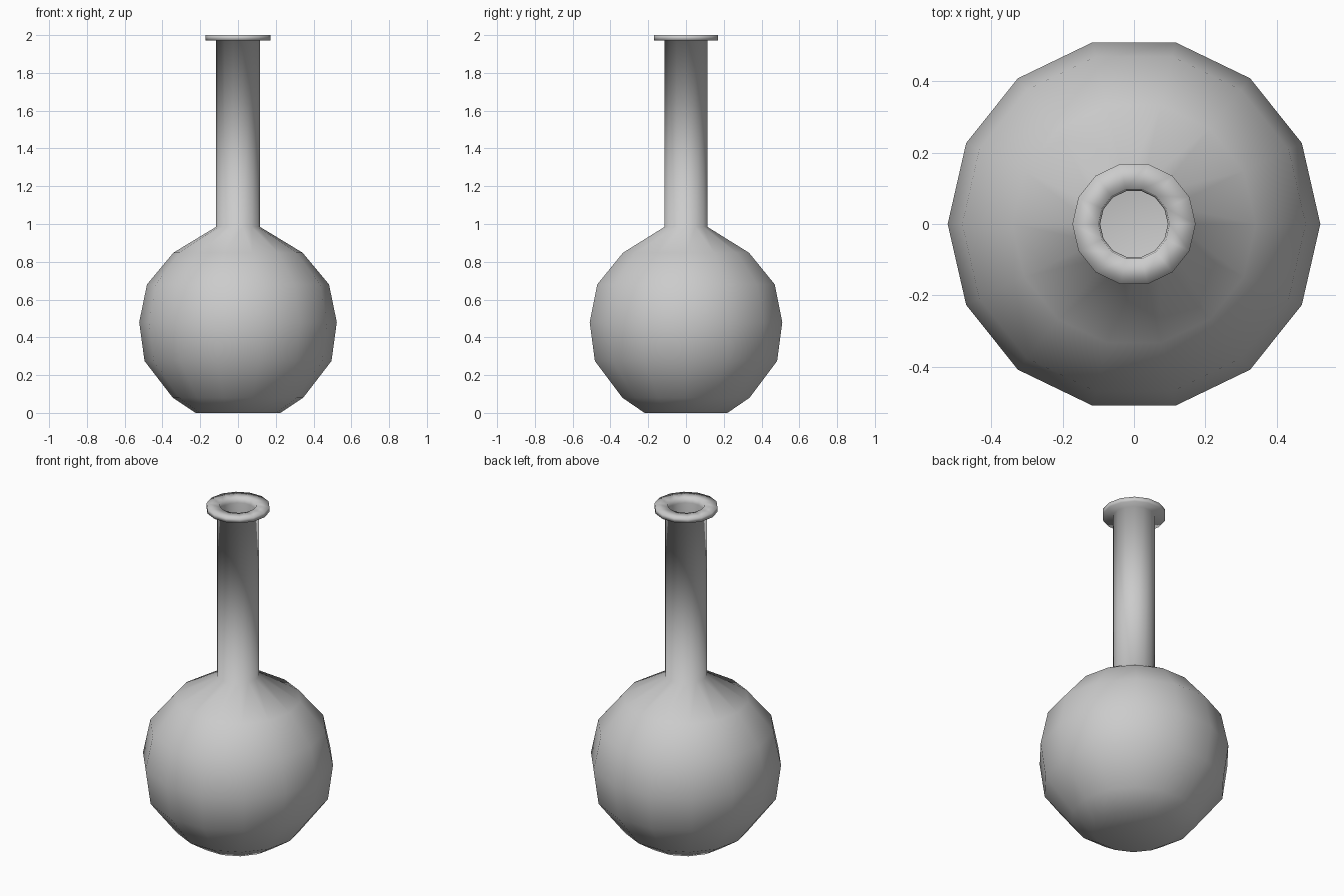
import bpy, bmesh
from math import cos, sin, tau

if "Cube" in bpy.data.objects:
    bpy.data.objects.remove(bpy.data.objects["Cube"])

SIDES = 14

# Profile as (radius, height): outside upwards, over the lip, then down the inside
outer = [(0.225, 0.0), (0.345, 0.08), (0.495, 0.275), (0.523, 0.48),
         (0.482, 0.68), (0.342, 0.848), (0.116, 0.985), (0.116, 1.972)]
lip = [(0.173, 1.972), (0.173, 2.0), (0.10, 2.0)]
inner = [(0.095, 1.97), (0.095, 0.975), (0.33, 0.832), (0.465, 0.67),
         (0.505, 0.48), (0.48, 0.283), (0.335, 0.095), (0.22, 0.018)]


def lathe(name, profile):
    """Revolve a profile around z and close both ends with a flat disc."""
    bm = bmesh.new()
    rings = [[bm.verts.new((r * cos(tau * i / SIDES), r * sin(tau * i / SIDES), z))
              for i in range(SIDES)] for r, z in profile]
    for a, b in zip(rings, rings[1:]):
        for i in range(SIDES):
            j = (i + 1) % SIDES
            bm.faces.new((a[i], a[j], b[j], b[i]))
    bm.faces.new(rings[0][::-1])
    bm.faces.new(rings[-1])
    for f in bm.faces:
        f.smooth = True
    mesh = bpy.data.meshes.new(name)
    bm.to_mesh(mesh)
    bm.free()
    obj = bpy.data.objects.new(name, mesh)
    bpy.context.collection.objects.link(obj)
    return obj


# Hollow round flask with a long neck and flanged lip
lathe("flask", outer + lip + inner)
